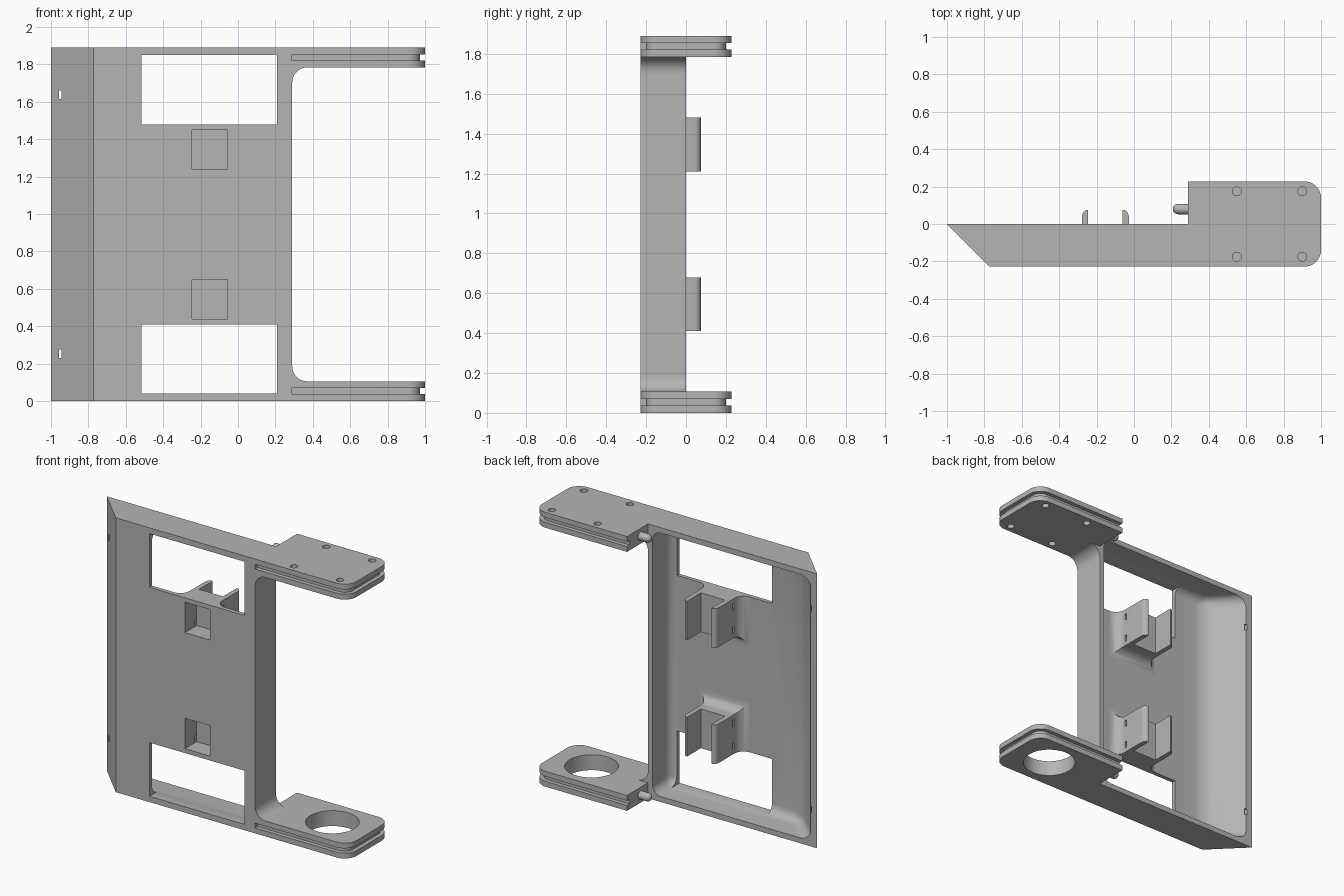
import bpy, bmesh
from math import sin, cos, pi, radians

if "Cube" in bpy.data.objects:
    bpy.data.objects.remove(bpy.data.objects["Cube"])

H = 1.89        # total height
D = 0.228       # half depth
ARM_X = 0.29    # where the arms leave the tray

grey = bpy.data.materials.new("plain grey")
grey.use_nodes = True
grey.diffuse_color = (0.46, 0.46, 0.46, 1)
grey.node_tree.nodes["Principled BSDF"].inputs["Base Color"].default_value = (0.46, 0.46, 0.46, 1)


def finish(name, bm):
    bmesh.ops.recalc_face_normals(bm, faces=bm.faces)
    me = bpy.data.meshes.new(name)
    bm.to_mesh(me)
    bm.free()
    me.materials.append(grey)
    ob = bpy.data.objects.new(name, me)
    bpy.context.scene.collection.objects.link(ob)
    return ob


def loft(name, rings):
    bm = bmesh.new()
    rows = [[bm.verts.new(p) for p in ring] for ring in rings]
    for a, b in zip(rows, rows[1:]):
        for i in range(len(a)):
            j = (i + 1) % len(a)
            bm.faces.new((a[i], a[j], b[j], b[i]))
    bm.faces.new(rows[0])
    bm.faces.new(rows[-1])
    return finish(name, bm)


def prism(name, pts, lo, hi, axis="z"):
    """Extrude a 2D profile along an axis."""
    place = {"x": lambda u, v, w: (w, u, v),
             "y": lambda u, v, w: (u, w, v),
             "z": lambda u, v, w: (u, v, w)}[axis]
    return loft(name, [[place(u, v, w) for u, v in pts] for w in (lo, hi)])


def box(name, x0, x1, y0, y1, z0, z1):
    return prism(name, [(x0, y0), (x1, y0), (x1, y1), (x0, y1)], z0, z1)


def arc(cx, cy, r, a0, a1, n=10):
    return [(cx + r * cos(radians(a0 + (a1 - a0) * i / n)),
             cy + r * sin(radians(a0 + (a1 - a0) * i / n))) for i in range(n + 1)]


def disc(cx, cy, r, n=40):
    return arc(cx, cy, r, 0, 360 - 360 / n, n - 1)


def apply_mods(ob):
    dg = bpy.context.evaluated_depsgraph_get()
    dg.update()
    me = bpy.data.meshes.new_from_object(ob.evaluated_get(dg))
    ob.modifiers.clear()
    ob.data = me


def cut(obs, cutters):
    for ob in obs:
        for c in cutters:
            c.hide_render = True
            m = ob.modifiers.new("cut", "BOOLEAN")
            m.operation = "DIFFERENCE"
            m.solver = "EXACT"
            m.object = c
        apply_mods(ob)
    for c in cutters:
        bpy.data.objects.remove(c)


parts = []

# Tray: shell open at the back, with a slanted side wall
tray = prism("tray", [(-1, 0), (-1 + D, -D), (ARM_X, -D), (ARM_X, 0)], 0, H)
cavity = prism("cavity_cutter", [(-1.1, 0.15), (-0.75, -0.2), (0.255, -0.2), (0.255, 0.15)],
               0.037, H - 0.037)
bev = cavity.modifiers.new("round", "BEVEL")
bev.width = 0.065
bev.segments = 7
bev.limit_method = "ANGLE"
apply_mods(cavity)
cutters = [cavity]
for low in (True, False):
    def zr(a, b):
        return (a, b) if low else (H - b, H - a)
    cutters += [box("window_cutter", -0.515, 0.208, -0.3, -0.1, *zr(0.04, 0.41)),
                box("pocket_cutter", -0.245, -0.055, -0.3, -0.1, *zr(0.44, 0.65)),
                box("slot_cutter", -0.958, -0.943, -0.3, 0.1, *zr(0.23, 0.275))]
cut([tray], cutters)
parts.append(tray)

# Clip brackets: flared base, hollow block and two prongs
for label, sign in (("lower", 1), ("upper", -1)):
    def z(v):
        return v if sign > 0 else H - v
    x0, x1, z0, z1 = -0.278, -0.028, 0.41, 0.68
    r = 0.07
    rings = []
    for i in range(9):
        a = pi / 2 * i / 8
        o, y = r * (1 - sin(a)), -0.2 + r * (1 - cos(a))
        if i == 0:
            rings.append([(x0 - o, -0.215, z(z0)), (x1 + o, -0.215, z(z0)),
                          (x1 + o, -0.215, z(z1 + o)), (x0 - o, -0.215, z(z1 + o))])
        rings.append([(x0 - o, y, z(z0)), (x1 + o, y, z(z0)),
                      (x1 + o, y, z(z1 + o)), (x0 - o, y, z(z1 + o))])
    base = loft(label + "_bracket_base", rings)
    za, zb = sorted((z(z0), z(z1)))
    block = box(label + "_bracket_block", x0, x1, -0.15, -0.075, za, zb)
    t, top = 0.033, 0.075
    left = [(x0 + t, -0.1), (x0 + t, top)] + arc(x0 + t, top - t, t, 90, 180, 6) + [(x0, -0.1)]
    right = [(x0 + x1 - x, y) for x, y in left]
    prongs = [prism(label + "_right_prong", left, za, zb),
              prism(label + "_left_prong", right, za, zb)]
    pa, pb = sorted((z(0.44), z(0.65)))
    mid = (za + zb) / 2
    cutters = [box("pocket_cutter", -0.245, -0.055, -0.3, -0.1, pa, pb)]
    cutters += [box("slot_cutter", -0.5, 0.2, -0.125, -0.11, mid + s - 0.022, mid + s + 0.022)
                for s in (-0.08, 0.08)]
    cut([base, block], cutters)
    parts += [base, block] + prongs


# Arms: grooved slabs made of two plates around a narrower core
def slab(name, inset, z0, z1):
    d, e, r = D - inset, 1 - inset, 0.09 - inset
    pts = [(ARM_X, -d)] + arc(e - r, -d + r, r, -90, 0) + arc(e - r, d - r, r, 0, 90) + [(ARM_X, d)]
    return prism(name, pts, z0, z1)


for label, base_z in (("lower", 0), ("upper", H - 0.106)):
    layers = [slab(label + "_arm_bottom_plate", 0, base_z, base_z + 0.037),
              slab(label + "_arm_core", 0.028, base_z + 0.037, base_z + 0.07),
              slab(label + "_arm_top_plate", 0, base_z + 0.07, base_z + 0.106)]
    if label == "lower":
        holes = [prism("hole_cutter", disc(0.72, 0, 0.168), -0.1, 0.3)]
    else:
        holes = [prism("screw_cutter", disc(x, y, 0.024, 20), 1.6, 2)
                 for x in (0.55, 0.9) for y in (-0.175, 0.175)]
    cut(layers, holes)
    parts += layers

    # Round-ended peg on the inner end of the arm
    rings = []
    pr, cz = 0.028, base_z + 0.053
    profile = [(0.3, pr)] + [(0.236 - pr * sin(a), pr * cos(a))
                             for a in [pi / 2 * i / 6 * 0.97 for i in range(7)]]
    for x, rad in profile:
        rings.append([(x, 0.08 + u, cz + v) for u, v in disc(0, 0, rad, 20)])
    parts.append(loft(label + "_peg", rings))

    # Rounded inside corner between tray and arm
    f = 0.08
    pts = [(ARM_X, 0.106)] + arc(ARM_X + f, 0.106 + f, f, 270, 180)
    if label == "upper":
        pts = [(x, H - v) for x, v in pts]
    parts.append(prism(label + "_arm_fillet", pts, -D, 0, "y"))

# Smooth the curved surfaces, keep hard edges
bpy.ops.object.select_all(action="DESELECT")
for ob in parts:
    ob.select_set(True)
bpy.context.view_layer.objects.active = tray
bpy.ops.object.shade_smooth_by_angle(angle=radians(30))
